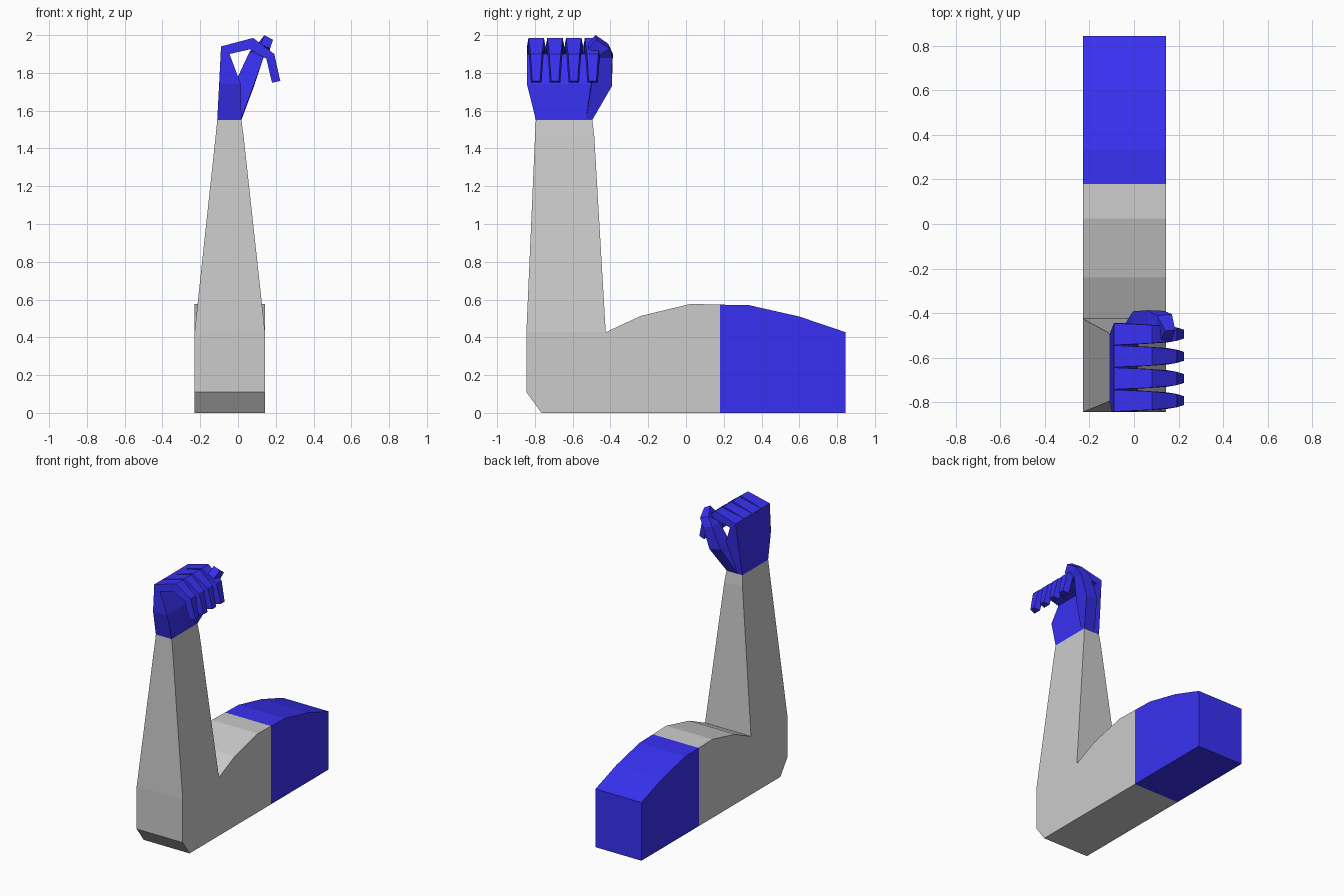
import bpy, bmesh

blue = bpy.data.materials.new("blue")
blue.diffuse_color = (0.04, 0.03, 0.9, 1)


def loft(name, rings, mat=None):
    """Closed flat-faced solid through a row of rings with equal point counts."""
    bm = bmesh.new()
    loops = [[bm.verts.new(p) for p in ring] for ring in rings]
    n = len(loops[0])
    for a, b in zip(loops, loops[1:]):
        for i in range(n):
            j = (i + 1) % n
            bm.faces.new((a[i], a[j], b[j], b[i]))
    bm.faces.new(loops[0])
    bm.faces.new(loops[-1])
    bmesh.ops.recalc_face_normals(bm, faces=bm.faces)
    mesh = bpy.data.meshes.new(name)
    bm.to_mesh(mesh)
    bm.free()
    ob = bpy.data.objects.new(name, mesh)
    bpy.context.collection.objects.link(ob)
    if mat:
        mesh.materials.append(mat)
    return ob


def side_profile(name, pts, mat=None):
    """Extrude a y-z outline across the width of the arm."""
    return loft(name, [[(x, y, z) for y, z in pts] for x in (-0.23, 0.143)], mat)


def rect(x0, x1, y0, y1, z):
    return [(x0, y0, z), (x1, y0, z), (x1, y1, z), (x0, y1, z)]


# Upper arm with elbow, and the sleeve
side_profile("upper_arm", [(-0.765, 0), (-0.845, 0.11), (-0.845, 0.427),
                           (-0.425, 0.427), (-0.24, 0.513), (0.025, 0.577),
                           (0.18, 0.573), (0.18, 0)])
side_profile("sleeve", [(0.18, 0), (0.18, 0.573), (0.335, 0.57),
                        (0.6, 0.51), (0.845, 0.427), (0.845, 0)], blue)

# Forearm tapering to the wrist
loft("forearm", [rect(-0.23, 0.143, -0.845, -0.425, 0.427),
                 rect(-0.118, 0.029, -0.799, -0.486, 1.47),
                 rect(-0.11, 0.018, -0.795, -0.496, 1.55)])

# Palm, leaning into the slanted knuckle line
loft("palm", [rect(-0.11, 0.018, -0.795, -0.496, 1.55),
              rect(-0.10, 0.015, -0.842, -0.47, 1.74),
              [(-0.09, -0.842, 1.94), (-0.045, -0.842, 1.9),
               (-0.045, -0.445, 1.9), (-0.09, -0.445, 1.94)]], blue)

# Curled fingers: outer x, z, half width; inner x, z, half width
sections = [(-0.09, 1.94, 0.049, -0.045, 1.9, 0.049),
            (0.08, 1.985, 0.041, 0.065, 1.925, 0.043),
            (0.192, 1.9, 0.03, 0.15, 1.875, 0.037),
            (0.224, 1.757, 0.02, 0.18, 1.748, 0.028)]
for k in range(4):
    y = -0.793 + 0.0995 * k
    loft(f"finger_{k + 1}",
         [[(xo, y - wo, zo), (xo, y + wo, zo), (xi, y + wi, zi), (xi, y - wi, zi)]
          for xo, zo, wo, xi, zi, wi in sections], blue)

# Thumb rising from the side of the wrist and folding over the fingers
loft("thumb", [
    [(-0.07, -0.496, 1.551), (0.018, -0.496, 1.551), (0.018, -0.53, 1.56), (-0.07, -0.53, 1.58)],
    [(-0.005, -0.392, 1.75), (0.085, -0.392, 1.73), (0.085, -0.5, 1.74), (-0.005, -0.5, 1.77)],
    [(0.06, -0.387, 1.9), (0.135, -0.39, 1.88), (0.135, -0.46, 1.88), (0.06, -0.47, 1.91)],
    [(0.105, -0.412, 1.955), (0.17, -0.405, 1.93), (0.165, -0.46, 1.9), (0.1, -0.47, 1.92)],
    [(0.14, -0.48, 2.0), (0.185, -0.475, 1.975), (0.17, -0.52, 1.93), (0.12, -0.52, 1.95)],
], blue)
